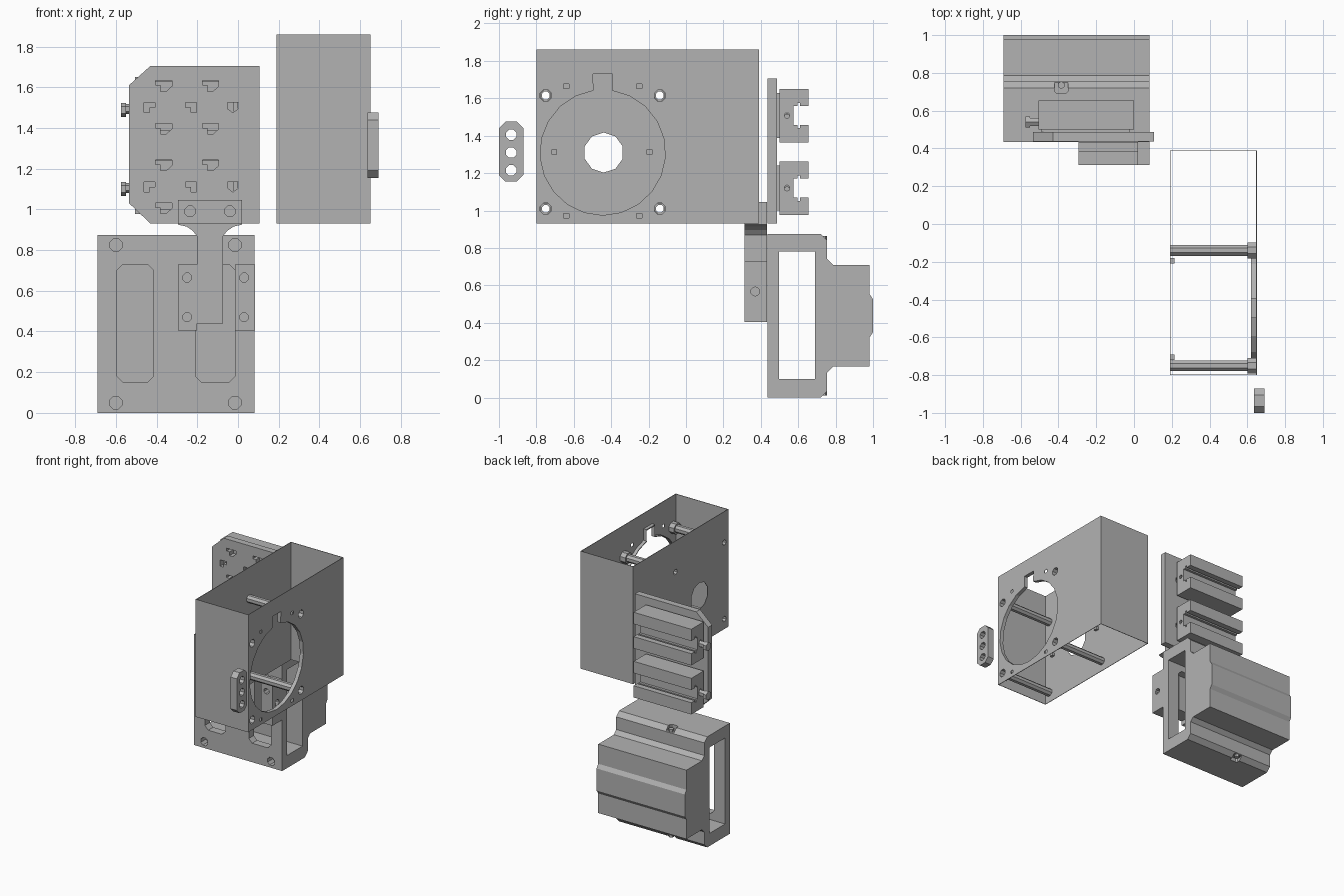
import bpy, bmesh
from math import sin, cos, pi

cube = bpy.data.objects.get("Cube")
if cube:
    bpy.data.objects.remove(cube, do_unlink=True)

grey = bpy.data.materials.new("plain_grey")
grey.use_nodes = True
grey.diffuse_color = (0.45, 0.45, 0.45, 1)
grey.node_tree.nodes["Principled BSDF"].inputs["Base Color"].default_value = grey.diffuse_color


def evaluated_mesh(ob):
    dg = bpy.context.evaluated_depsgraph_get()
    return bpy.data.meshes.new_from_object(ob.evaluated_get(dg))


def prism(name, loops, axis, a, b):
    """Extrude an outline with holes along an axis from a to b."""
    curve = bpy.data.curves.new(name, "CURVE")
    curve.dimensions, curve.fill_mode = "2D", "BOTH"
    curve.extrude = (b - a) / 2
    for loop in loops:
        spline = curve.splines.new("POLY")
        spline.points.add(len(loop) - 1)
        for p, (u, v) in zip(spline.points, loop):
            p.co = (u, v, 0, 1)
        spline.use_cyclic_u = True
    temp = bpy.data.objects.new("temp_outline", curve)
    bpy.context.collection.objects.link(temp)
    mesh = evaluated_mesh(temp)
    bpy.data.objects.remove(temp, do_unlink=True)
    bm = bmesh.new()
    bm.from_mesh(mesh)
    for vert in bm.verts:
        u, v, w = vert.co
        w += (a + b) / 2
        vert.co = {"x": (w, u, v), "y": (u, w, v), "z": (u, v, w)}[axis]
    bmesh.ops.remove_doubles(bm, verts=bm.verts, dist=0.0001)
    bmesh.ops.recalc_face_normals(bm, faces=bm.faces)
    bm.to_mesh(mesh)
    bm.free()
    for poly in mesh.polygons:
        poly.use_smooth = False
    mesh.name = name
    mesh.materials.clear()
    mesh.materials.append(grey)
    ob = bpy.data.objects.new(name, mesh)
    bpy.context.collection.objects.link(ob)
    return ob


def ngon(u, v, r, n=8):
    return [(u + r * cos(2 * pi * (i + .5) / n), v + r * sin(2 * pi * (i + .5) / n)) for i in range(n)]


def rect(u0, u1, v0, v1, c=0.0):
    if c == 0:
        return [(u0, v0), (u1, v0), (u1, v1), (u0, v1)]
    return [(u0 + c, v0), (u1 - c, v0), (u1, v0 + c), (u1, v1 - c),
            (u1 - c, v1), (u0 + c, v1), (u0, v1 - c), (u0, v0 + c)]


def shift(loop, u, v):
    return [(p + u, q + v) for p, q in loop]


def cut(ob, cutter):
    mod = ob.modifiers.new("cut", "BOOLEAN")
    mod.operation, mod.solver, mod.object = "DIFFERENCE", "EXACT", cutter
    mesh = evaluated_mesh(ob)
    ob.modifiers.clear()
    ob.data = mesh
    bpy.data.objects.remove(cutter, do_unlink=True)


# Open sheet housing
T = 0.004
posts = [(y, z) for y in (-.75, -.14) for z in (1.01, 1.615)]
prism("housing_front_wall", [rect(.19, .65, .93, 1.86)], "y", -.80, -.80 + T)
prism("housing_back_wall", [rect(.19, .65, .93, 1.86)], "y", .39 - T, .39)
side = rect(-.80, .39, .93, 1.86)
prism("housing_inner_wall", [side, ngon(-.44, 1.31, .107, 10)] + [ngon(y, z, .022) for y, z in posts],
      "x", .19, .19 + T)

# Fan opening with a notch at the top
FY, FZ, FR = -.445, 1.31, .335
fan = [(FY + FR * cos(t), FZ + FR * sin(t))
       for t in [pi / 2 + .15 + i * (2 * pi - .3) / 20 for i in range(21)]]
fan += [(FY + .052, 1.73), (FY - .052, 1.73)]
rim = [(FY + (u - FY) * 1.02, FZ + (v - FZ) * 1.02) for u, v in fan]
small = [rect(y - .014, y + .014, z - .012, z + .012) for y in (-.64, -.25) for z in (.972, 1.665)]
prism("fan_wall", [side, fan] + small + [ngon(y, z, .032) for y, z in posts], "x", .65 - T, .65)
prism("fan_rim", [rim, fan], "x", .62, .65 - T)
for i, (y, z) in enumerate(posts):
    prism(f"post_boss_{i}", [ngon(y, z, .045), ngon(y, z, .032)], "x", .60, .65 - T)
    prism(f"fan_post_{i}", [ngon(y, z, .031), ngon(y, z, .022)], "x", .19, .61)
for y in (-.70, -.19):
    prism("wall_peg", [rect(y - .02, y + .01, 1.30, 1.325)], "x", .19, .215)

# Loose spacer with three holes
prism("spacer", [rect(-1, -.87, 1.155, 1.475, .035)] + [ngon(-.935, z, .03) for z in (1.215, 1.31, 1.405)],
      "x", .635, .69)

# Slotted mounting plate
hook = [(-.04, .022), (.04, .022), (.04, -.005), (.012, -.03), (-.015, -.03), (-.015, 0), (-.04, 0)]
corner = [(-.027, .025), (.027, .025), (.027, 0), (0, 0), (0, -.025), (-.027, -.025)]
arrow = [(-.027, .025), (.027, .025), (.027, -.005), (0, -.025), (-.027, -.005)]
slots = [shift(hook, x, z) for x in (-.365, -.135) for z in (1.01, 1.22, 1.40, 1.61)]
for z in (1.11, 1.50):
    slots += [shift(corner, -.435, z), shift([(-u, v) for u, v in corner], -.23, z), shift(arrow, -.025, z)]
outline = [(-.43, .93), (.105, .93), (.105, 1.705), (-.43, 1.705), (-.535, 1.61), (-.535, 1.03)]
prism("mounting_plate", [outline] + slots, "y", .437, .487)

# Two channel rails behind the plate
half = [(.50, .143), (.655, .143), (.655, .05), (.61, .05), (.61, .068), (.595, .068), (.595, .05), (.575, .05)]
channel = half + [(u, -v) for u, v in reversed(half)]
for i, z in enumerate((1.12, 1.508)):
    prism(f"rail_{i}", [shift(channel, 0, z), ngon(.54, z, .016, 6)], "x", -.505, 0)
    prism(f"rail_foot_{i}", [rect(-.49, -.02, z - .12, z + .12)], "y", .485, .502)
    prism(f"rail_screw_{i}", [ngon(.54, z - .015, .025, 6)], "x", -.55, -.50)
    prism(f"rail_screw_tip_{i}", [ngon(.54, z - .02, .035, 6)], "x", -.575, -.55)

# Lower housing: stepped profile mirrored about its mid height
low = [(.435, 0), (.72, 0), (.755, .035), (.755, .135), (.785, .165), (.98, .165), (.98, .32), (1.0, .35)]
mid = .4375
profile = low + [(u, 2 * mid - v) for u, v in reversed(low)]
body = prism("lower_housing", [profile, rect(.497, .69, .10, .78)], "x", -.69, .082)
for x0, x1 in ((-.595, -.415), (-.21, -.015)):
    cut(body, prism("slot_cutter", [rect(x0, x1, .15, .73, .03)], "y", .40, .60))
for x in (-.60, -.015):
    for z in (.05, .825):
        cut(body, prism("hole_cutter", [ngon(x, z, .033)], "y", .40, .50))
for z0, z1 in ((-.05, .03), (.845, .93)):
    cut(body, prism("clip_cutter", [rect(-.42, -.35, .69, .80, .012)], "z", z0, z1))
for z in (.04, .835):
    prism("clip_tongue", [ngon(-.385, .735, .02, 6)], "z", z - .03, z + .03)

# Front arm: neck flaring into a tab, and two clamp blocks
CX = -.1375
flare = [(.065, .44), (.065, .87), (.085, .895), (.115, .915), (.1575, .925), (.1575, .932)]
neck = [(CX + u, v) for u, v in flare] + [(CX - u, v) for u, v in reversed(flare)]
prism("arm_neck", [neck], "y", .312, .434)
prism("arm_tab", [rect(-.295, .02, .93, 1.045)] + [ngon(x, .99, .028) for x in (-.235, -.04)], "y", .385, .434)
for name, x0, x1, hx in (("right_clamp", -.295, -.202, -.25), ("left_clamp", -.015, .083, .03)):
    clamp = prism(name, [rect(x0, x1, .405, .728)] + [ngon(hx, z, .023) for z in (.47, .665)], "y", .312, .434)
    cut(clamp, prism("pin_cutter", [ngon(.37, .567, .024, 10)], "x", x0 - .02, x1 + .02))
